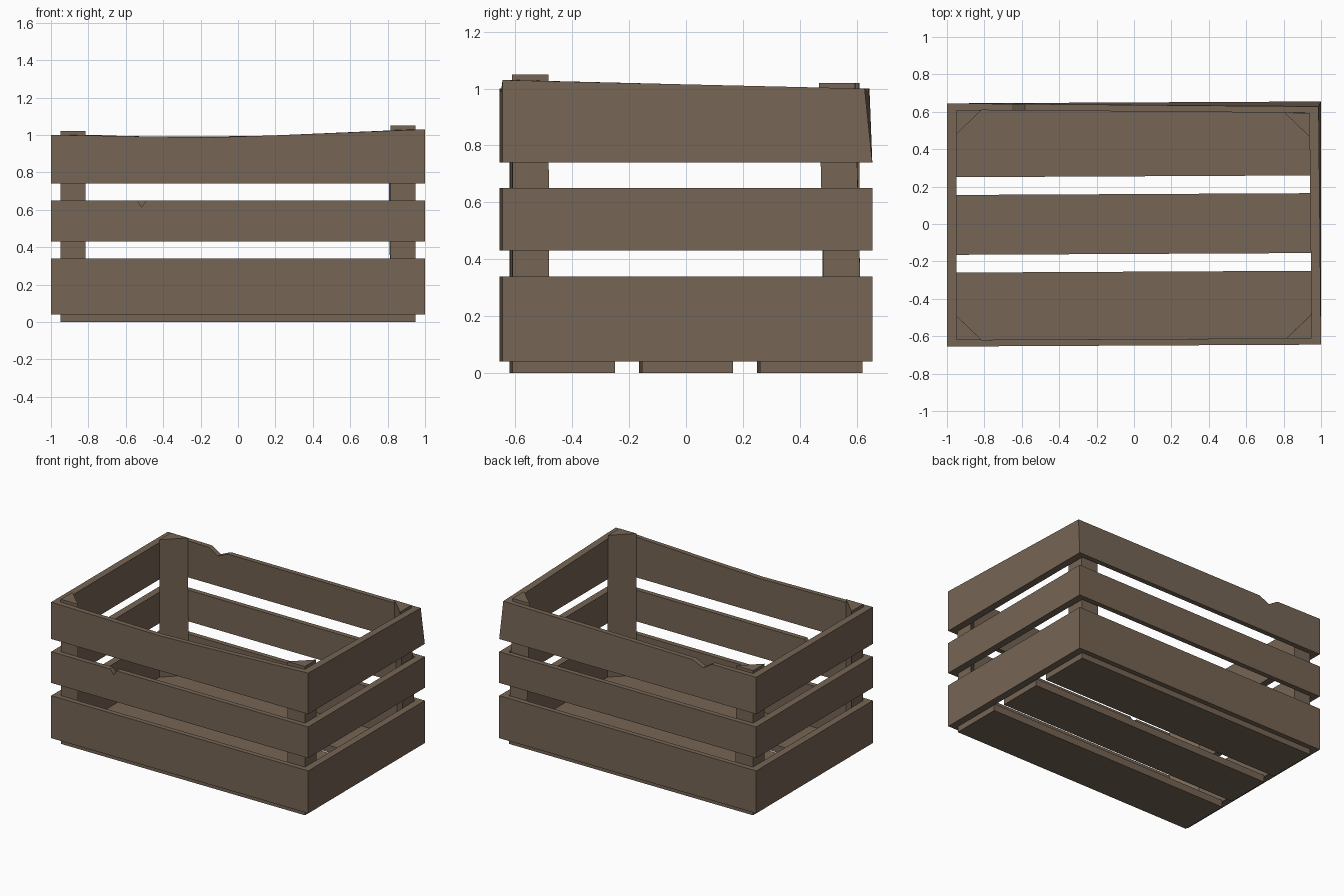
import bpy, bmesh

if "Cube" in bpy.data.objects:
    bpy.data.objects.remove(bpy.data.objects["Cube"])

OX, OY = 1.0, 0.65      # outer half sizes
IX, IY = 0.95, 0.615    # inner half sizes

wood = bpy.data.materials.new("wood")
wood.diffuse_color = (0.18, 0.13, 0.09, 1)
wood.use_nodes = True
wood.node_tree.nodes["Principled BSDF"].inputs["Base Color"].default_value = wood.diffuse_color


def warp(x, y, z):
    """Slight skew of the crate, and the back right top corner leaning inward."""
    if z > 0.85:
        w = (x + 1) / 2 * (y + OY) / (2 * OY)
        x, y = x - 0.013 * w, y - 0.027 * w
    return x, y + 0.005 * x, z


def loft(name, ring_a, ring_b):
    """Solid between two matching outlines."""
    bm = bmesh.new()
    a = [bm.verts.new(warp(*p)) for p in ring_a]
    b = [bm.verts.new(warp(*p)) for p in ring_b]
    n = len(a)
    bm.faces.new(a)
    bm.faces.new(b[::-1])
    for i in range(n):
        j = (i + 1) % n
        bm.faces.new((a[i], b[i], b[j], a[j]))
    bmesh.ops.recalc_face_normals(bm, faces=bm.faces)
    me = bpy.data.meshes.new(name)
    bm.to_mesh(me)
    bm.free()
    me.materials.append(wood)
    ob = bpy.data.objects.new(name, me)
    bpy.context.collection.objects.link(ob)
    return ob


def board(name, side, z0, top):
    """Mitred wall board; top is its upper edge as (fraction along, z)."""
    long = side in ("front", "back")
    s = 1 if side in ("back", "right") else -1
    outer, inner = (OX, IX) if long else (OY, IY)
    prof = [(-outer, z0)] + [(u * outer, z) for u, z in top] + [(outer, z0)]
    clamped = [(max(-inner, min(inner, u)), z) for u, z in prof]
    if long:
        loft(name, [(u, s * OY, z) for u, z in prof], [(u, s * IY, z) for u, z in clamped])
    else:
        loft(name, [(s * OX, u, z) for u, z in prof], [(s * IX, u, z) for u, z in clamped])


# Wall boards in three rows, some with worn or chipped top edges
worn = {
    ("front", "upper"): [(-1, 1.0), (-0.15, 0.987), (0.2, 0.998), (1, 1.03)],
    ("right", "upper"): [(-1, 1.03), (1, 1.0)],
    ("back", "upper"): [(-1, 1.0), (-0.65, 0.998), (-0.58, 0.955), (-0.5, 0.99), (1, 1.0)],
    ("front", "middle"): [(-1, 0.65), (-0.54, 0.65), (-0.515, 0.615), (-0.49, 0.65), (1, 0.65)],
}
for row, z0, z1 in (("lower", 0.04, 0.34), ("middle", 0.43, 0.65), ("upper", 0.74, 1.0)):
    for side in ("front", "back", "left", "right"):
        top = worn.get((side, row), [(-1, z1), (1, z1)])
        board(f"{side}_{row}_board", side, z0, top)

# Floor slats
for name, y0, y1 in (("front", -IY, -0.255), ("middle", -0.16, 0.16), ("back", 0.255, IY)):
    ring = [(-IX, y0), (IX, y0), (IX, y1), (-IX, y1)]
    loft(f"{name}_floor_slat", [(x, y, 0) for x, y in ring], [(x, y, 0.05) for x, y in ring])

# Triangular corner posts
for sx, nx in ((-1, "left"), (1, "right")):
    for sy, ny in ((-1, "front"), (1, "back")):
        h = 1.05 if (sx, sy) == (1, -1) else 1.02
        tri = [(sx * IX, sy * IY), (sx * (IX - 0.135), sy * IY), (sx * IX, sy * (IY - 0.13))]
        loft(f"{ny}_{nx}_corner_post", [(x, y, 0.05) for x, y in tri], [(x, y, h) for x, y in tri])
